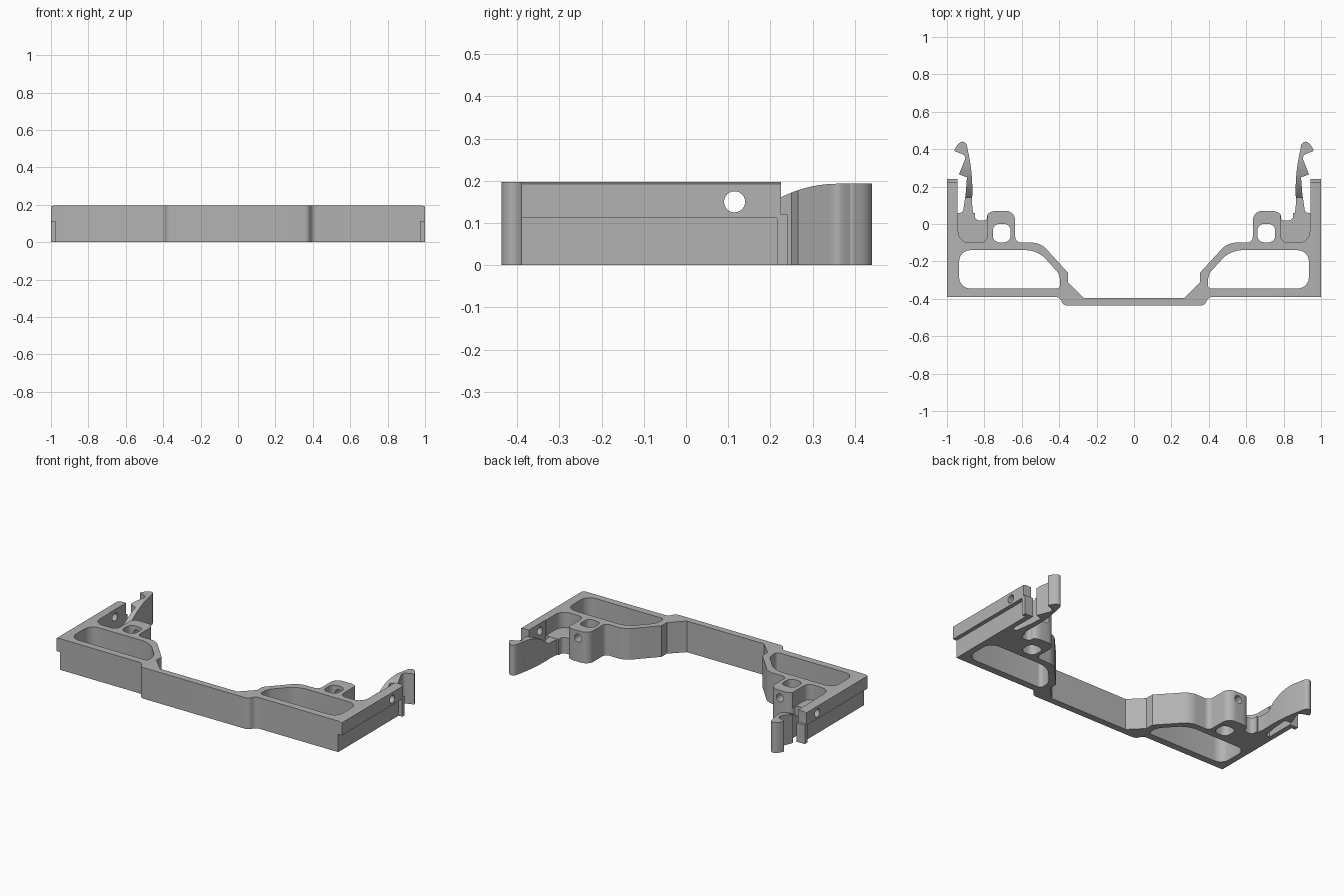
import bpy, bmesh, math
from mathutils import Vector
from mathutils.geometry import interpolate_bezier

if "Cube" in bpy.data.objects:
    bpy.data.objects.remove(bpy.data.objects["Cube"], do_unlink=True)

GREY = (0.45, 0.45, 0.45, 1)
plastic = bpy.data.materials.new("grey plastic")
plastic.use_nodes = True
plastic.diffuse_color = GREY
plastic.node_tree.nodes["Principled BSDF"].inputs["Base Color"].default_value = GREY

TOP = 0.197
FLOOR = 0.1


def rounded(points):
    """Outline from (u, v) or (u, v, rounding) corners."""
    out = []
    for i, p in enumerate(points):
        c = Vector(p[:2])
        if len(p) < 3:
            out.append(c)
            continue
        before = Vector(points[i - 1][:2]) - c
        after = Vector(points[(i + 1) % len(points)][:2]) - c
        a = c + before.normalized() * min(p[2], before.length * 0.49)
        b = c + after.normalized() * min(p[2], after.length * 0.49)
        out += interpolate_bezier(a, a.lerp(c, 0.55), b.lerp(c, 0.55), b, 7)
    return [(p[0], p[1]) for p in out]


def prism(name, points, lo, hi, axis="z"):
    """Extrude an outline along an axis."""
    place = {"z": lambda u, v, w: (u, v, w),
             "x": lambda u, v, w: (w, u, v),
             "y": lambda u, v, w: (u, w, v)}[axis]
    bm = bmesh.new()
    outline = rounded(points)
    face = bm.faces.new([bm.verts.new(place(u, v, lo)) for u, v in outline])
    new = bmesh.ops.extrude_face_region(bm, geom=[face])["geom"]
    shift = Vector(place(0, 0, hi - lo))
    bmesh.ops.translate(bm, vec=shift, verts=[g for g in new if isinstance(g, bmesh.types.BMVert)])
    bmesh.ops.recalc_face_normals(bm, faces=bm.faces)
    mesh = bpy.data.meshes.new(name)
    bm.to_mesh(mesh)
    bm.free()
    mesh.materials.append(plastic)
    ob = bpy.data.objects.new(name, mesh)
    bpy.context.collection.objects.link(ob)
    return ob


def box(u0, u1, v0, v1):
    return [(u0, v0), (u1, v0), (u1, v1), (u0, v1)]


def circle(u, v, r, n=24):
    return [(u + r * math.cos(math.tau * i / n), v + r * math.sin(math.tau * i / n)) for i in range(n)]


def finish(ob, cutters):
    """Subtract cutters, mirror to the other side and shade."""
    for c in cutters:
        c.hide_render = True
        m = ob.modifiers.new("cut", "BOOLEAN")
        m.operation, m.solver, m.object = "DIFFERENCE", "EXACT", c
    m = ob.modifiers.new("mirror", "MIRROR")
    m.use_bisect_axis[0] = True
    m.use_clip = True
    graph = bpy.context.evaluated_depsgraph_get()
    mesh = bpy.data.meshes.new_from_object(ob.evaluated_get(graph))
    ob.modifiers.clear()
    ob.data = mesh
    for c in cutters:
        bpy.data.objects.remove(c, do_unlink=True)
    bpy.ops.object.select_all(action="DESELECT")
    ob.select_set(True)
    bpy.context.view_layer.objects.active = ob
    bpy.ops.object.shade_smooth_by_angle(angle=math.radians(30))


# Main frame: front bar, wing, boss and side rail
frame = prism("frame", [
    (-0.05, -0.437), (0.38, -0.437, 0.025), (0.395, -0.39, 0.025), (1, -0.39),
    (1, 0.225), (0.943, 0.225), (0.943, 0.06), (0.85, 0.06), (0.85, 0.018, 0.03),
    (0.785, 0.018, 0.02), (0.785, 0.07, 0.05), (0.635, 0.07, 0.05), (0.635, -0.1, 0.03),
    (0.5, -0.1, 0.04), (0.353, -0.26), (0.353, -0.312), (0.27, -0.395), (-0.05, -0.395)], 0, TOP)

frame_cuts = [
    # Large wing opening
    prism("wing_opening", [(0.395, -0.345, 0.02), (0.935, -0.345, 0.06), (0.935, -0.14, 0.06),
                           (0.515, -0.14, 0.06), (0.395, -0.272, 0.03)], -0.1, 0.3),
    # Rounded square opening in the boss
    prism("boss_opening", [(u, v, 0.035) for u, v in box(0.66, 0.755, -0.098, 0)], -0.1, 0.3),
    # Sunken floor between boss and rail
    prism("floor_pocket", [(0.783, -0.1, 0.04), (0.94, -0.1, 0.06), (0.94, 0.3), (0.783, 0.3)], FLOOR, 0.3),
    # Round holes through boss and rail
    prism("boss_hole", circle(0.707, 0.15, 0.025), -0.05, 0.2, "y"),
    prism("rail_hole", circle(0.115, 0.15, 0.025), 0.9, 1.1, "x"),
    # Step under the rail and chamfer along its top edge
    prism("rail_step", box(0.975, 1.1, -0.1, 0.112), -1, 1, "y"),
    prism("rail_chamfer", [(0.98, TOP), (1, 0.192), (1.1, 0.192), (1.1, 0.3), (0.98, 0.3)], -1, 1, "y"),
]
finish(frame, frame_cuts)

# End stop on the rail
stop = prism("rail_stop", box(0.943, 1, 0.215, 0.24), 0, 0.12)
finish(stop, [])

# Spring clip with barbed hook and curved upper edge
clip = prism("spring_clip", [
    (0.94, 0.0), (0.94, 0.06), (0.915, 0.06, 0.02), (0.9, 0.16), (0.893, 0.25), (0.936, 0.265),
    (0.898, 0.36, 0.02), (0.92, 0.375), (0.963, 0.39, 0.008), (0.935, 0.44, 0.03),
    (0.898, 0.44, 0.02), (0.873, 0.32, 0.05), (0.862, 0.2, 0.06), (0.868, 0.09, 0.05),
    (0.85, 0.02), (0.85, 0.0)], 0, TOP)
R = 0.3
sweep = [(0.36 - R * math.sin(a), 0.193 - R * (1 - math.cos(a)))
         for a in (math.radians(47 * i / 12) for i in range(13))]
clip_cut = prism("clip_sweep", sweep + [(-0.1, FLOOR), (-0.1, 0.3), (0.6, 0.3), (0.6, 0.193)], 0.7, 1.1, "x")
finish(clip, [clip_cut])
